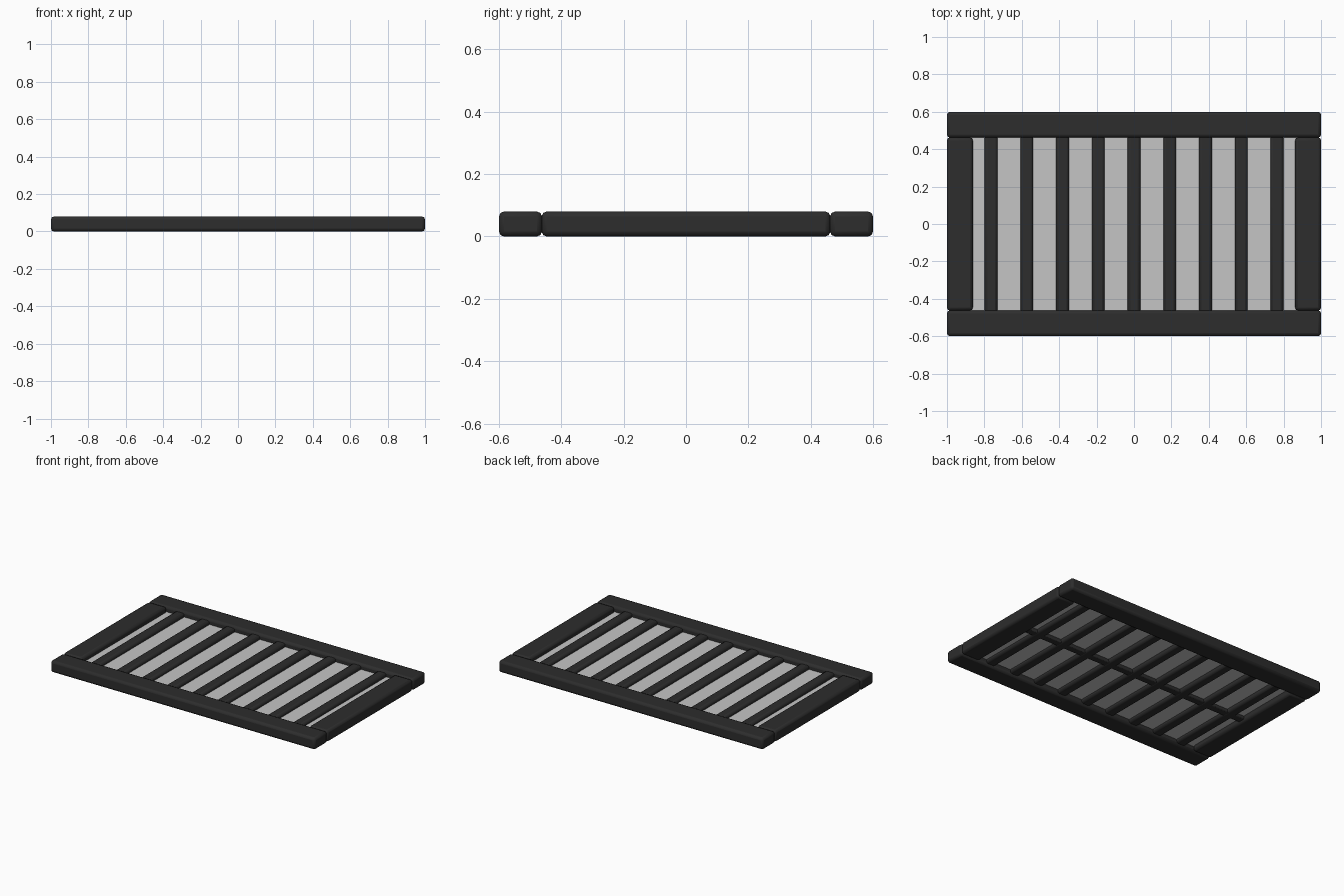
import bpy

cube = bpy.data.objects.get("Cube")
if cube:
    bpy.data.objects.remove(cube, do_unlink=True)


def material(name, level):
    mat = bpy.data.materials.new(name)
    mat.use_nodes = True
    colour = (level, level, level, 1)
    mat.diffuse_color = colour
    bsdf = next(n for n in mat.node_tree.nodes if n.type == 'BSDF_PRINCIPLED')
    bsdf.inputs["Base Color"].default_value = colour
    return mat


black = material("charcoal black", 0.026)
grey = material("light grey", 0.56)


def bar(name, centre, size, bevel=0.0, mat=black):
    """Box with rounded edges."""
    bpy.ops.mesh.primitive_cube_add(size=1, location=centre)
    obj = bpy.context.object
    obj.name = name
    obj.scale = size
    bpy.ops.object.transform_apply(location=False, rotation=False, scale=True)
    obj.data.materials.append(mat)
    if bevel:
        mod = obj.modifiers.new("rounded edges", 'BEVEL')
        mod.width = bevel
        mod.segments = 2
        bpy.ops.object.shade_smooth_by_angle()
    return obj


# Outer frame: two long rails and two short rails between them
for side, name in ((-1, "front"), (1, "back")):
    bar(name + "_rail", (0, side * 0.531, 0.04), (2, 0.138, 0.08), 0.016)
for side, name in ((-1, "right"), (1, "left")):
    bar(name + "_rail", (side * 0.931, 0, 0.04), (0.138, 0.926, 0.08), 0.016)

# Thin pane held inside the frame
bar("pane", (0, 0, 0.04), (1.78, 0.96, 0.008), mat=grey)

# Evenly spaced slats across the pane
for i in range(9):
    bar(f"slat_{i + 1}", ((i - 4) * 0.191, 0, 0.04), (0.068, 0.95, 0.056), 0.014)

# Long brace under the pane
bar("under_brace", (0, 0, 0.027), (1.76, 0.05, 0.026), 0.006)
